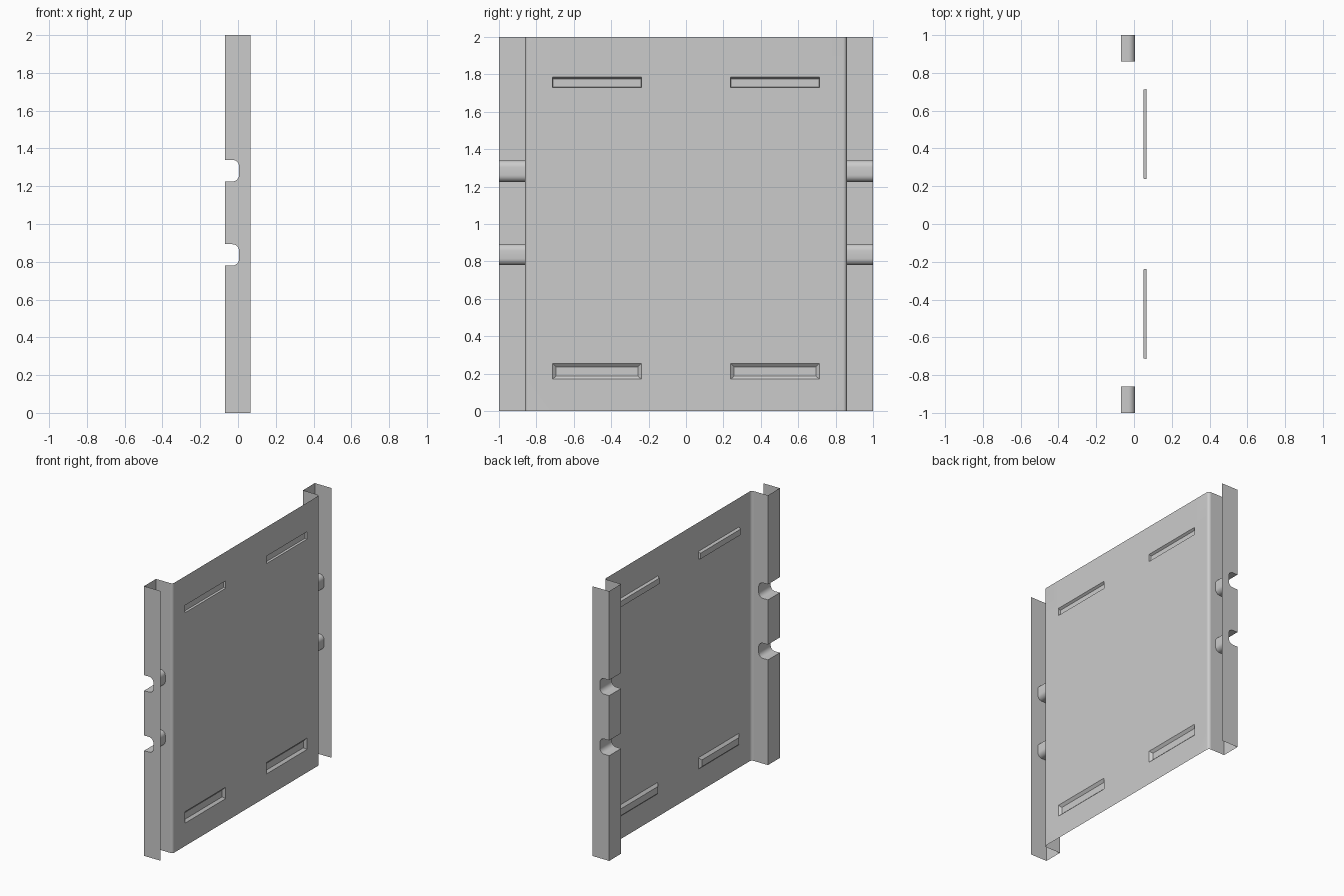
import bpy, bmesh, math

if "Cube" in bpy.data.objects:
    bpy.data.objects.remove(bpy.data.objects["Cube"])

XB, XF = -0.07, 0.066        # back and front of the folded sheet
YW, YO, H = 0.86, 1.0, 2.0   # channel inner wall, outer flange, height
R = 0.02                     # bend radius at panel edge
Y0, Y1 = 0.238, 0.714        # slot ends
SLOTS = [(0.17, 0.255), (1.73, 1.785)]
NOTCHES = [(0.78, 0.893), (1.225, 1.34)]


def finish(name, bm):
    """Turn a bmesh half into a smooth-shaded object mirrored across y."""
    bmesh.ops.remove_doubles(bm, verts=bm.verts, dist=1e-5)
    me = bpy.data.meshes.new(name)
    bm.to_mesh(me)
    bm.free()
    ob = bpy.data.objects.new(name, me)
    bpy.context.collection.objects.link(ob)
    bpy.ops.object.select_all(action='DESELECT')
    ob.select_set(True)
    bpy.context.view_layer.objects.active = ob
    bpy.ops.object.shade_smooth_by_angle(angle=math.radians(30))
    mod = ob.modifiers.new("mirror", 'MIRROR')
    mod.use_axis = (False, True, False)
    return ob


def face(bm, pts):
    return bm.faces.new([bm.verts.new(p) for p in pts])


def arc(cx, cz, r, a0, a1, n=6):
    return [(cx + r * math.cos(math.radians(a0 + (a1 - a0) * i / n)),
             cz + r * math.sin(math.radians(a0 + (a1 - a0) * i / n)))
            for i in range(n + 1)]


# Flat panel: grid with the slot cells left out, plus the rounded bend
bm = bmesh.new()
ys = [0, Y0, Y1, YW - R]
zs = [0] + [z for s in SLOTS for z in s] + [H]
for i in range(3):
    for a, b in zip(zs, zs[1:]):
        if not (i == 1 and (a, b) in SLOTS):
            c, d = ys[i], ys[i + 1]
            face(bm, [(XF, c, a), (XF, d, a), (XF, d, b), (XF, c, b)])
bend = arc(XF - R, YW - R, R, 0, 90)
for (xa, ya), (xb, yb) in zip(bend, bend[1:]):
    face(bm, [(xa, ya, 0), (xb, yb, 0), (xb, yb, H), (xa, ya, H)])
finish("panel", bm)

# Pressed slots: (z range, inset at ends, bottom and top)
bm = bmesh.new()
for (a, b), (e, lo, hi) in zip(SLOTS, [(0.019, 0.016, 0.019), (0.002, 0.002, 0.01)]):
    x = 0.05
    rim = [(XF, Y0, a), (XF, Y1, a), (XF, Y1, b), (XF, Y0, b)]
    floor = [(x, Y0 + e, a + lo), (x, Y1 - e, a + lo),
             (x, Y1 - e, b - hi), (x, Y0 + e, b - hi)]
    face(bm, floor)
    for i in range(4):
        j = (i + 1) % 4
        face(bm, [rim[i], rim[j], floor[j], floor[i]])
finish("pressed_slots", bm)

# Notched back edge of the channel, as an (x, z) path
xn, r = 0.006, 0.036
path = [(XB, 0)]
for a, b in NOTCHES:
    path += [(XB, a)] + arc(xn - r, a + r, r, -90, 0)
    path += arc(xn - r, b - r, r, 0, 90) + [(XB, b)]
path.append((XB, H))

# Edge channel: folded back strip with notch troughs, inner wall, outer flange
bm = bmesh.new()
for (xa, za), (xb, zb) in zip(path, path[1:]):
    face(bm, [(xa, YW, za), (xa, YO, za), (xb, YO, zb), (xb, YW, zb)])
for y, x in [(YW, XF - R), (YO, XF)]:
    face(bm, [(px, y, pz) for px, pz in path] + [(x, y, H), (x, y, 0)])
finish("edge_channel", bm)
